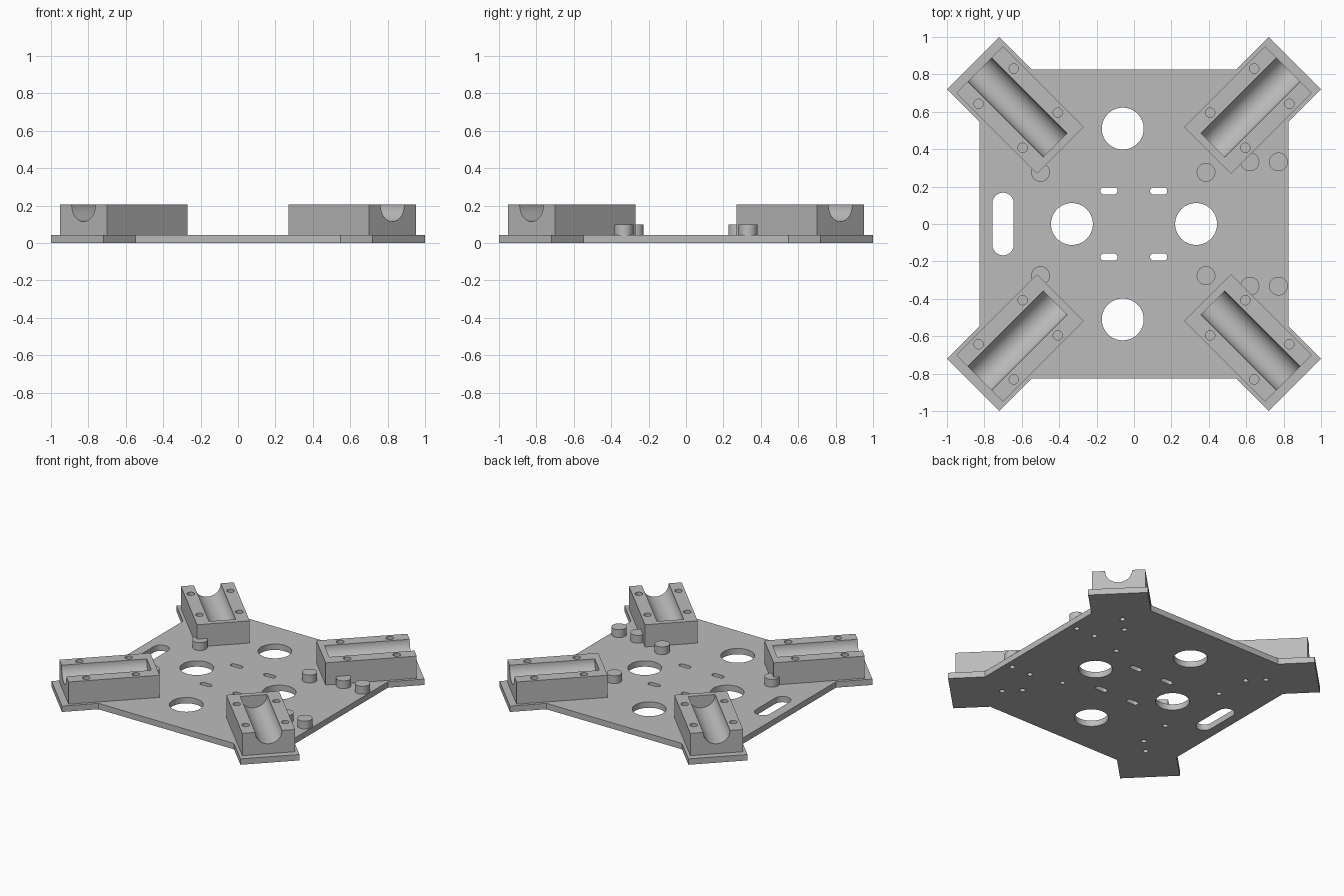
import bpy, bmesh
from math import pi, sqrt
from mathutils import Matrix, Vector

cube = bpy.data.objects.get("Cube")
if cube:
    bpy.data.objects.remove(cube, do_unlink=True)

PLATE_Z, BLOCK_Z, STANDOFF_Z = 0.043, 0.205, 0.1

grey = bpy.data.materials.new("mid grey")
grey.use_nodes = True
grey.diffuse_color = (0.5, 0.5, 0.5, 1)
grey.node_tree.nodes["Principled BSDF"].inputs["Base Color"].default_value = (0.5, 0.5, 0.5, 1)


def make_object(name, bm):
    bmesh.ops.recalc_face_normals(bm, faces=bm.faces)
    mesh = bpy.data.meshes.new(name)
    bm.to_mesh(mesh)
    bm.free()
    mesh.materials.append(grey)
    obj = bpy.data.objects.new(name, mesh)
    bpy.context.collection.objects.link(obj)
    return obj


def add_cylinder(bm, x, y, z0, z1, r, sides=32):
    bmesh.ops.create_cone(bm, cap_ends=True, segments=sides, radius1=r, radius2=r, depth=z1 - z0,
                          matrix=Matrix.Translation((x, y, (z0 + z1) / 2)))


def add_prism(bm, outline, z0, z1):
    face = bm.faces.new([bm.verts.new((x, y, z0)) for x, y in outline])
    grown = bmesh.ops.extrude_face_region(bm, geom=[face])["geom"]
    bmesh.ops.translate(bm, vec=(0, 0, z1 - z0),
                        verts=[v for v in grown if isinstance(v, bmesh.types.BMVert)])


def add_slot(bm, x, y, half, r, vertical=False):
    # rounded slot: two half circles joined by straight sides
    points = []
    for i in range(26):
        side = 1 if i < 13 else -1
        turn = Matrix.Rotation(-pi / 2 + pi * (i if i < 13 else i - 1) / 12, 2)
        p = turn @ Vector((r, 0)) + Vector((side * (half - r), 0))
        points.append((x - p.y, y + p.x) if vertical else (x + p.x, y + p.y))
    add_prism(bm, points, -0.1, 0.1)


def cut(obj, bm):
    # apply the boolean, then discard the cutter
    cutter = make_object("cutter", bm)
    cutter.hide_render = True
    mod = obj.modifiers.new("cut", 'BOOLEAN')
    mod.operation, mod.solver, mod.object = 'DIFFERENCE', 'EXACT', cutter
    graph = bpy.context.evaluated_depsgraph_get()
    result = bpy.data.meshes.new_from_object(obj.evaluated_get(graph))
    obj.modifiers.clear()
    obj.data = result
    bpy.data.objects.remove(cutter, do_unlink=True)


parts = []
standoffs = [(x, s * y) for x, y in ((0.385, 0.276), (0.62, 0.332), (0.772, 0.332), (-0.5, 0.276))
             for s in (1, -1)]

# base plate: square with a diagonal arm at every corner
corner = [Vector(p) for p in ((0.827, 0.547), (1, 0.72), (0.72, 1), (0.547, 0.827))]
bm = bmesh.new()
add_prism(bm, [Matrix.Rotation(k * pi / 2, 2) @ p for k in range(4) for p in corner], 0, PLATE_Z)
plate = make_object("base_plate", bm)
parts.append(plate)

# plate openings
bm = bmesh.new()
for x, y in ((-0.06, 0.51), (-0.06, -0.51), (0.332, 0), (-0.332, 0)):
    add_cylinder(bm, x, y, -0.1, 0.1, 0.112, 64)
for x in (-0.134, 0.132):
    for y in (-0.177, 0.177):
        add_slot(bm, x, y, 0.046, 0.019)
add_slot(bm, -0.7, 0, 0.168, 0.057, vertical=True)
for x, y in standoffs:
    add_cylinder(bm, x, y, -0.1, 0.1, 0.018, 24)
for u in (0.74, 0.875):
    for sx in (1, -1):
        for sy in (1, -1):
            add_cylinder(bm, sx * u / sqrt(2), sy * u / sqrt(2), -0.1, 0.1, 0.018, 24)
cut(plate, bm)

# motor cradle: block along +x with an open-ended round groove and four screw holes
bm = bmesh.new()
inner, outer, half = 0.557, 1.168, 0.177
add_prism(bm, [(inner, -half), (outer, -half), (outer, half), (inner, half)], PLATE_Z, BLOCK_Z)
cradle = make_object("motor_cradle_1", bm)
bm = bmesh.new()
start, end = 0.597, 1.3
bmesh.ops.create_cone(bm, cap_ends=True, segments=64, radius1=0.09, radius2=0.09, depth=end - start,
                      matrix=Matrix.Translation(((start + end) / 2, 0, BLOCK_Z))
                      @ Matrix.Rotation(pi / 2, 4, 'Y'))
for u in (0.709, 1.042):
    for v in (-0.133, 0.133):
        add_cylinder(bm, u, v, 0.1, 0.3, 0.025)
cut(cradle, bm)
cradle.rotation_euler.z = pi / 4
parts.append(cradle)
for k in range(1, 4):
    copy = bpy.data.objects.new(f"motor_cradle_{k + 1}", cradle.data.copy())
    bpy.context.collection.objects.link(copy)
    copy.rotation_euler.z = pi / 4 + k * pi / 2
    parts.append(copy)

# round standoffs
for n, (x, y) in enumerate(standoffs, 1):
    bm = bmesh.new()
    add_cylinder(bm, x, y, PLATE_Z, STANDOFF_Z, 0.05)
    parts.append(make_object(f"standoff_{n}", bm))

# smooth the round walls, keep edges sharp
bpy.ops.object.select_all(action='DESELECT')
for obj in parts:
    obj.select_set(True)
bpy.context.view_layer.objects.active = plate
bpy.ops.object.shade_smooth_by_angle(angle=pi / 6)
